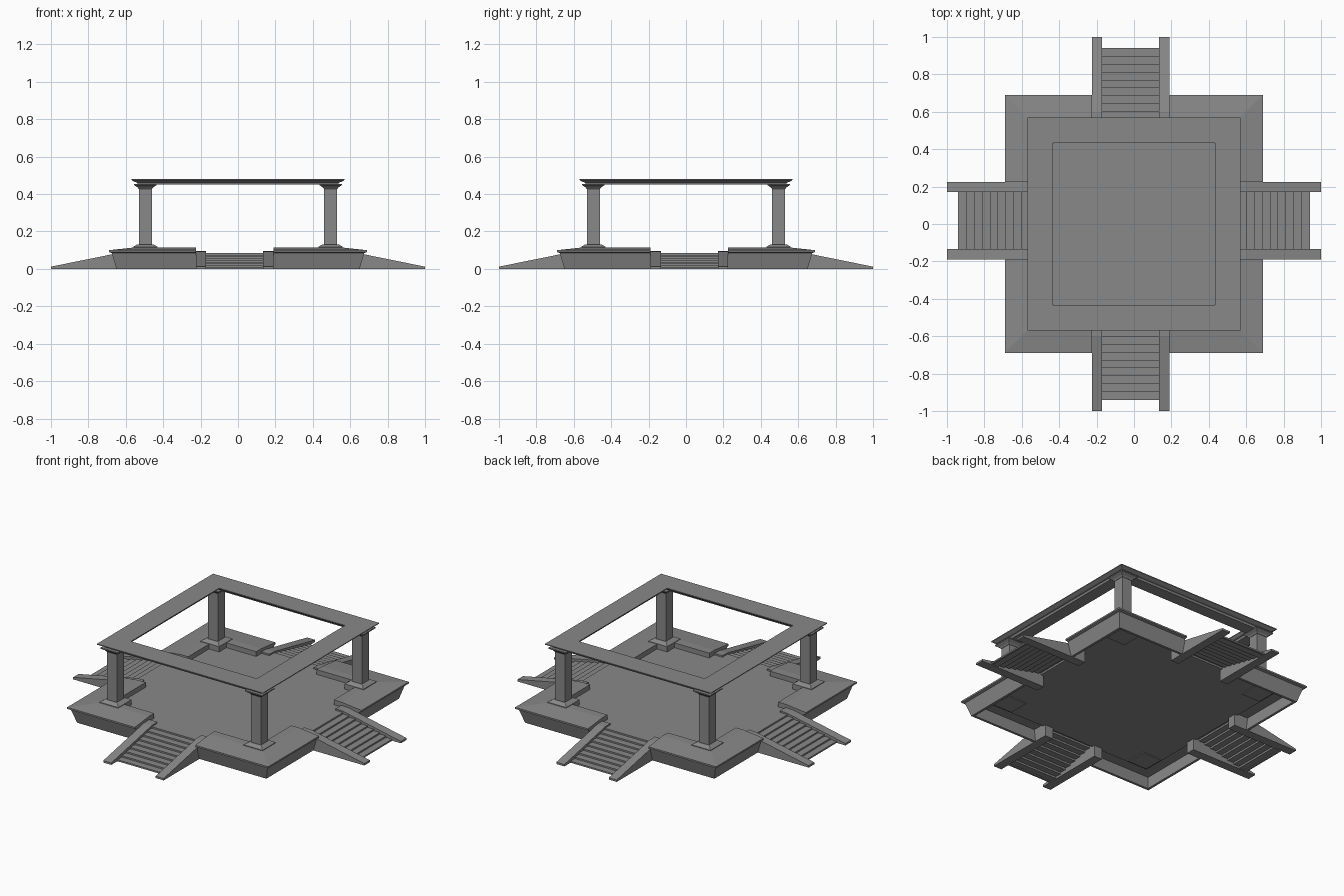
import bpy, bmesh

cube = bpy.data.objects.get("Cube")
if cube:
    bpy.data.objects.remove(cube, do_unlink=True)

stone = bpy.data.materials.new("grey_stone")
stone.use_nodes = True
GREY = (0.25, 0.25, 0.25, 1)
stone.diffuse_color = GREY
stone.node_tree.nodes["Principled BSDF"].inputs["Base Color"].default_value = GREY


def loft(name, rings, closed=False):
    """Skin a list of matching closed rings; cap the ends unless it loops."""
    bm = bmesh.new()
    loops = [[bm.verts.new(p) for p in ring] for ring in rings]
    n = len(loops[0])
    pairs = list(zip(loops, loops[1:]))
    if closed:
        pairs.append((loops[-1], loops[0]))
    else:
        bm.faces.new(loops[0])
        bm.faces.new(loops[-1])
    for a, b in pairs:
        for i in range(n):
            j = (i + 1) % n
            bm.faces.new((a[i], a[j], b[j], b[i]))
    bmesh.ops.recalc_face_normals(bm, faces=bm.faces[:])
    mesh = bpy.data.meshes.new(name)
    bm.to_mesh(mesh)
    bm.free()
    mesh.materials.append(stone)
    obj = bpy.data.objects.new(name, mesh)
    bpy.context.collection.objects.link(obj)
    return obj


def square(h, z, cx=0, cy=0):
    return [(cx + sx * h, cy + sy * h, z)
            for sx, sy in ((-1, -1), (1, -1), (1, 1), (-1, 1))]


def stack(name, levels, cx=0, cy=0):
    """Square block whose half width changes with height."""
    return loft(name, [square(h, z, cx, cy) for h, z in levels])


# Floor slab
stack("floor", [(0.57, 0.07), (0.57, 0.085)])

# Corner parapets: battered wall, projecting lip and sloped coping
WALL = [(0.65, 0), (0.675, 0.085), (0.69, 0.09), (0.69, 0.10), (0.55, 0.115),
        (0.50, 0.115), (0.50, 0.08), (0.645, 0.08), (0.635, 0)]
NEAR, FAR = 0.19, 0.225
COLUMN = 0.495
for sx, x_name in ((-1, "right"), (1, "left")):
    for sy, y_name in ((-1, "front"), (1, "back")):
        tag = y_name + "_" + x_name
        ex = NEAR if sx > 0 else -FAR
        ey = -NEAR if sy < 0 else FAR
        loft("corner_parapet_" + tag, [
            [(ex, sy * d, z) for d, z in WALL],
            [(sx * d, sy * d, z) for d, z in WALL],
            [(sx * d, ey, z) for d, z in WALL]])

        # Column with plinth and capital
        cx, cy = sx * COLUMN, sy * COLUMN
        stack("plinth_" + tag, [(0.065, 0.065), (0.065, 0.118), (0.045, 0.13)], cx, cy)
        stack("column_" + tag, [(0.034, 0.125), (0.034, 0.435)], cx, cy)
        stack("capital_" + tag, [(0.036, 0.428), (0.042, 0.436), (0.06, 0.448),
                                 (0.06, 0.455)], cx, cy)

# Stairs and sloping side cheeks on four sides
STEPS = 9
RUN_OUT, RUN_IN, RISE = 0.94, 0.56, 0.085
tread, riser = (RUN_OUT - RUN_IN) / STEPS, RISE / STEPS
top_line, under_line = [], []
for i in range(STEPS):
    r = RUN_OUT - i * tread
    top_line += [(r, i * riser), (r, (i + 1) * riser)]
    under_line += [(r - 0.012, max(0, (i - 0.6) * riser)),
                   (r - 0.012, (i + 0.6) * riser)]
top_line.append((RUN_IN, RISE))
under_line.append((RUN_IN, RISE - 0.4 * riser))
STAIR = top_line + under_line[::-1]
CHEEK = [(1.0, 0), (1.0, 0.012), (0.60, 0.093), (0.55, 0.095), (0.55, 0)]

SIDES = {
    "front": lambda l, r, z: (l, -r, z),
    "back": lambda l, r, z: (l, r, z),
    "left": lambda l, r, z: (r, -l, z),
    "right": lambda l, r, z: (-r, -l, z),
}
for side, place in SIDES.items():
    for part, profile, a, b in (("stairs", STAIR, -0.17, 0.135),
                                ("cheek_a", CHEEK, -FAR, -0.17),
                                ("cheek_b", CHEEK, 0.135, NEAR)):
        loft(side + "_" + part, [[place(l, r, z) for r, z in profile] for l in (a, b)])

# Open square entablature with a moulded section
RING = [(0.57, 0.48), (0.57, 0.475), (0.55, 0.464), (0.54, 0.462), (0.535, 0.45),
        (0.46, 0.45), (0.455, 0.462), (0.445, 0.464), (0.432, 0.475), (0.432, 0.48)]
corners = [square(h, z) for h, z in RING]
loft("entablature", [[ring[k] for ring in corners] for k in range(4)], closed=True)
